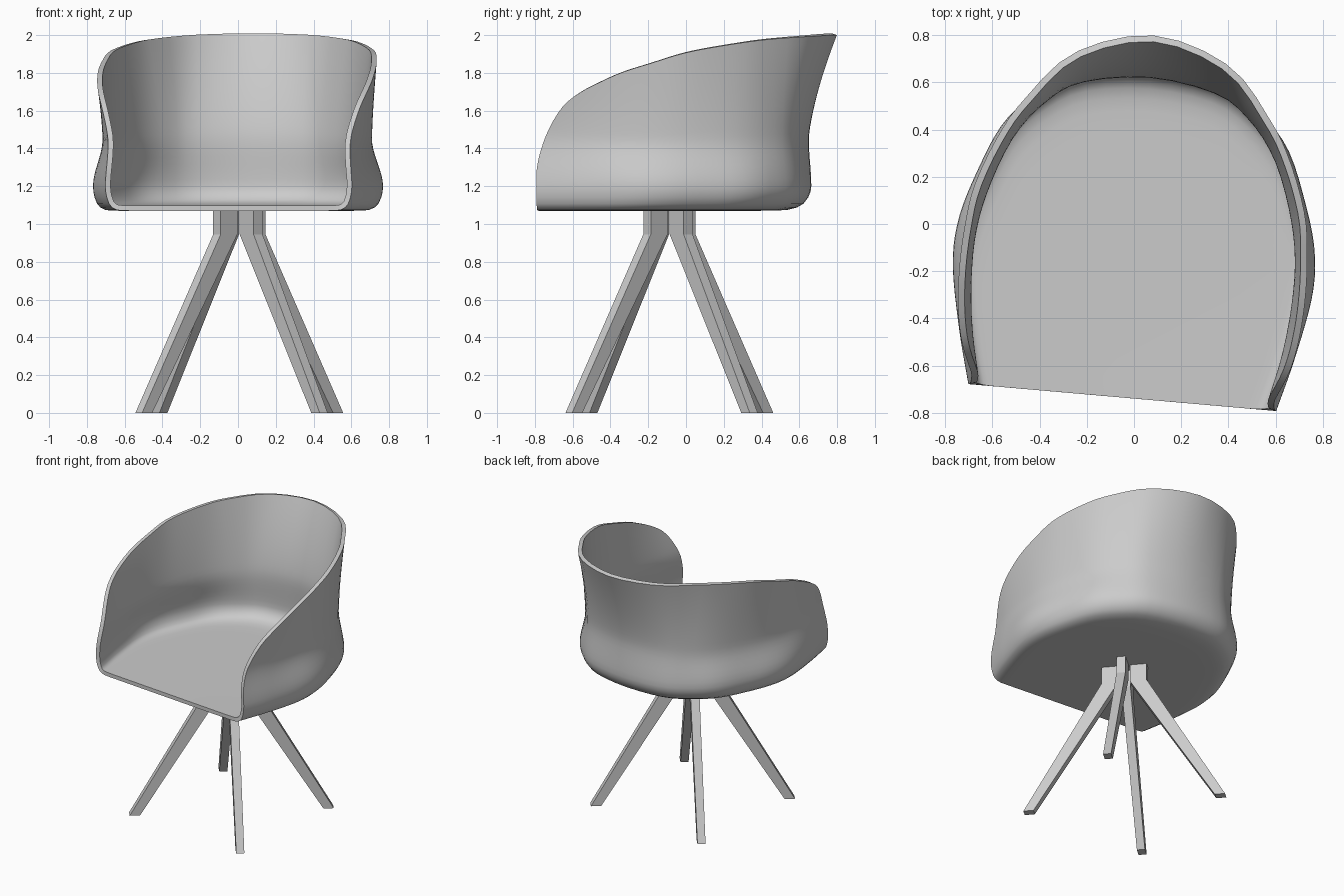
import bpy, bmesh
from math import sin, cos, pi, sqrt, radians
from mathutils import Matrix, Vector

if "Cube" in bpy.data.objects:
    bpy.data.objects.remove(bpy.data.objects["Cube"])

TURN = radians(-5)
CENTRE = Vector((0.007, -0.088, 0))
PLACE = Matrix.Translation(CENTRE) @ Matrix.Rotation(TURN, 4, 'Z')


def make_object(name, bm, matrix):
    bm.transform(matrix)
    mesh = bpy.data.meshes.new(name)
    bm.to_mesh(mesh)
    bm.free()
    ob = bpy.data.objects.new(name, mesh)
    bpy.context.collection.objects.link(ob)
    return ob


def smooth(xs, ys, x):
    """Cubic curve through the given points."""
    n = len(xs)
    i = max(k for k in range(n - 1) if xs[k] <= x or k == 0)

    def slope(k):
        a, b = max(k - 1, 0), min(k + 1, n - 1)
        return (ys[b] - ys[a]) / (xs[b] - xs[a])
    h = xs[i + 1] - xs[i]
    t = min((x - xs[i]) / h, 1)
    return ((2*t**3 - 3*t*t + 1) * ys[i] + (t**3 - 2*t*t + t) * h * slope(i)
            + (3*t*t - 2*t**3) * ys[i + 1] + (t**3 - t*t) * h * slope(i + 1))


# Half plan outlines of the shell, back centre to front corner
BULGE = [(0, .75), (.30, .71), (.48, .60), (.607, .46), (.695, .256),
         (.756, .05), (.765, -.147), (.715, -.417), (.655, -.65)]
WAIST = [(0, .738), (.30, .69), (.46, .58), (.58, .42), (.665, .20),
         (.705, 0), (.708, -.20), (.685, -.42), (.635, -.65)]
TOP = [(0, .89), (.33, .79), (.53, .57), (.63, .40), (.715, .18),
       (.742, 0), (.76, -.20), (.77, -.42), (.76, -.65)]
# Rim height against the root of the distance from the front
RIM_Q = [0, .122, .255, .387, .5, .632, .775, .894, 1.044, 1.183]
RIM_Z = [1.25, 1.36, 1.50, 1.63, 1.70, 1.76, 1.83, 1.89, 1.95, 2.0]


def outline(points, s):
    """Point on a full outline, s from -1 (left front) to 1 (right front)."""
    full = [(-u, v) for u, v in points[:0:-1]] + points
    ks = list(range(-8, 9))
    return Vector([smooth(ks, [p[a] for p in full], 8 * s) for a in (0, 1)])


def wall_point(s, t):
    bulge, waist, top = (outline(p, s) for p in (BULGE, WAIST, TOP))
    rim = smooth(RIM_Q, RIM_Z, sqrt(max(bulge.y + .65, 0)))
    z = 1.2 + (rim - 1.2) * t
    if z < 1.45:
        k = (z - 1.2) / .25
        p = bulge.lerp(waist, k * k * (3 - 2 * k))
    else:
        p = waist.lerp(top, ((z - 1.45) / .55) ** 1.4)
    return p.x, p.y, z


# Seat shell: rounded base rows, then wall rows up to the rim
N, ROWS = 40, 20
cols = [sin(pi / 2 * i / N) for i in range(-N, N + 1)]
bm = bmesh.new()
rows = []
for f, z in [(.80, 1.07), (.87, 1.071), (.91, 1.075), (.945, 1.087),
             (.97, 1.107), (.988, 1.14), (.997, 1.17)]:
    pts = [outline(BULGE, s) for s in cols]
    rows.append([bm.verts.new((p.x * f, -.65 + (p.y + .65) * f, z)) for p in pts])
for r in range(ROWS + 1):
    rows.append([bm.verts.new(wall_point(s, r / ROWS)) for s in cols])
bm.faces.new(rows[0])
for a, b in zip(rows, rows[1:]):
    for i in range(2 * N):
        bm.faces.new((a[i], b[i], b[i + 1], a[i + 1]))
seat = make_object("seat_shell", bm, PLACE)
mod = seat.modifiers.new("thickness", 'SOLIDIFY')
mod.thickness = .028
mod.offset = -1
bpy.context.view_layer.objects.active = seat
seat.select_set(True)
bpy.ops.object.modifier_apply(modifier=mod.name)
bpy.ops.object.shade_smooth_by_angle(angle=radians(40))

# Four splayed legs, each with a short upright post under the seat
for k, name in enumerate(("back_right_leg", "back_left_leg",
                          "front_left_leg", "front_right_leg")):
    bm = bmesh.new()
    rings = []
    for r, z, a, b in [(.66, 0, .07, .055), (.097, .945, .115, .062),
                       (.097, 1.08, .115, .062)]:
        rings.append([bm.verts.new((r + sx * a / 2, sy * b / 2, z))
                      for sx, sy in ((-1, -1), (1, -1), (1, 1), (-1, 1))])
    bm.faces.new(rings[0][::-1])
    bm.faces.new(rings[-1])
    for lo, hi in zip(rings, rings[1:]):
        for i in range(4):
            j = (i + 1) % 4
            bm.faces.new((lo[i], lo[j], hi[j], hi[i]))
    make_object(name, bm, PLACE @ Matrix.Rotation(pi / 4 + k * pi / 2, 4, 'Z'))
